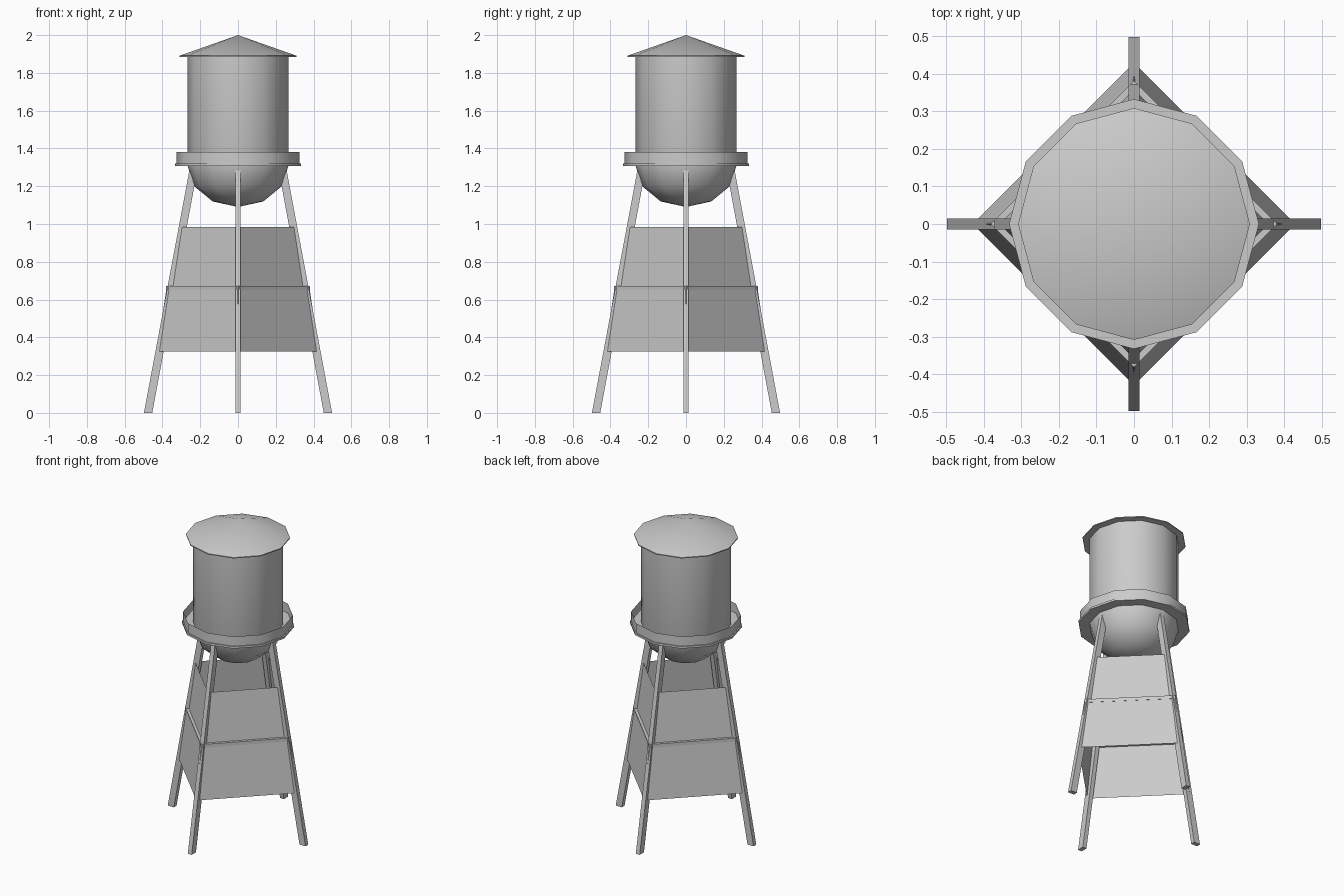
import bpy, math
from mathutils import Matrix, Vector

if "Cube" in bpy.data.objects:
    bpy.data.objects.remove(bpy.data.objects["Cube"])

SIDES = 12


def make_object(name, verts, faces, smooth=False):
    mesh = bpy.data.meshes.new(name)
    mesh.from_pydata(verts, [], faces)
    mesh.update()
    obj = bpy.data.objects.new(name, mesh)
    bpy.context.collection.objects.link(obj)
    if smooth:
        bpy.ops.object.select_all(action='DESELECT')
        obj.select_set(True)
        bpy.context.view_layer.objects.active = obj
        bpy.ops.object.shade_smooth_by_angle(angle=math.radians(40))
    return obj


def lathe(name, profile, smooth=True):
    """Spin (radius, z) points, listed bottom to top on the outside."""
    verts, rings = [], []
    for r, z in profile:
        n = 1 if r == 0 else SIDES
        rings.append(list(range(len(verts), len(verts) + n)))
        for i in range(n):
            a = math.tau * i / SIDES
            verts.append((r * math.cos(a), r * math.sin(a), z))
    faces = []
    for a, b in zip(rings, rings[1:]):
        for i in range(SIDES):
            j = (i + 1) % SIDES
            if len(a) == 1:
                faces.append((a[0], b[j], b[i]))
            elif len(b) == 1:
                faces.append((a[i], a[j], b[0]))
            else:
                faces.append((a[i], a[j], b[j], b[i]))
    return make_object(name, verts, faces, smooth)


def four_times(name, verts, faces):
    """Repeat a part around the tower in quarter turns."""
    for k in range(4):
        rot = Matrix.Rotation(k * math.pi / 2, 3, 'Z')
        make_object(f"{name}_{k + 1}", [rot @ Vector(v) for v in verts], faces)


BOX = [(0, 3, 2, 1), (4, 5, 6, 7), (0, 1, 5, 4),
       (1, 2, 6, 5), (2, 3, 7, 6), (3, 0, 4, 7)]

# Tank with round bottom
R, Z0 = 0.268, 1.31
bowl = [(0, 1.09)] + [(R * math.cos(math.radians(a)), Z0 - 0.22 * math.sin(math.radians(a)))
                      for a in (60, 30, 0)]
lathe("tank", bowl + [(R, 1.885)])

# Conical roof with thin rim
lathe("roof", [(R - 0.003, 1.883), (0.309, 1.885), (0.309, 1.891), (0, 2.0)])

# Walkway floor and its railing wall
lathe("walkway_floor", [(R - 0.003, 1.307), (0.333, 1.307), (0.333, 1.32), (R - 0.003, 1.32)])
lathe("walkway_railing", [(0.326, 1.32), (0.326, 1.382)])

# Splayed legs
w = 0.014
leg = [(x, y, z) for z, xi, xo in ((0, 0.454, 0.498), (1.308, 0.211, 0.253))
       for x, y in ((xi, -w), (xo, -w), (xo, w), (xi, w))]
four_times("leg", leg, BOX)


# Bracing panels between neighbouring legs
def panel(name, d0, z0, d1, z1):
    four_times(name, [(d0, 0, z0), (0, d0, z0), (0, d1, z1), (d1, 0, z1)], [(0, 1, 2, 3)])


panel("lower_panel", 0.43, 0.325, 0.38, 0.65)
panel("upper_panel", 0.358, 0.67, 0.31, 0.985)

# Horizontal struts between the two panel rows
strut = [(x, y, z) for z in (0.65, 0.672)
         for x, y in ((0.352, 0), (0.382, 0), (0, 0.382), (0, 0.352))]
four_times("strut", strut, BOX)
